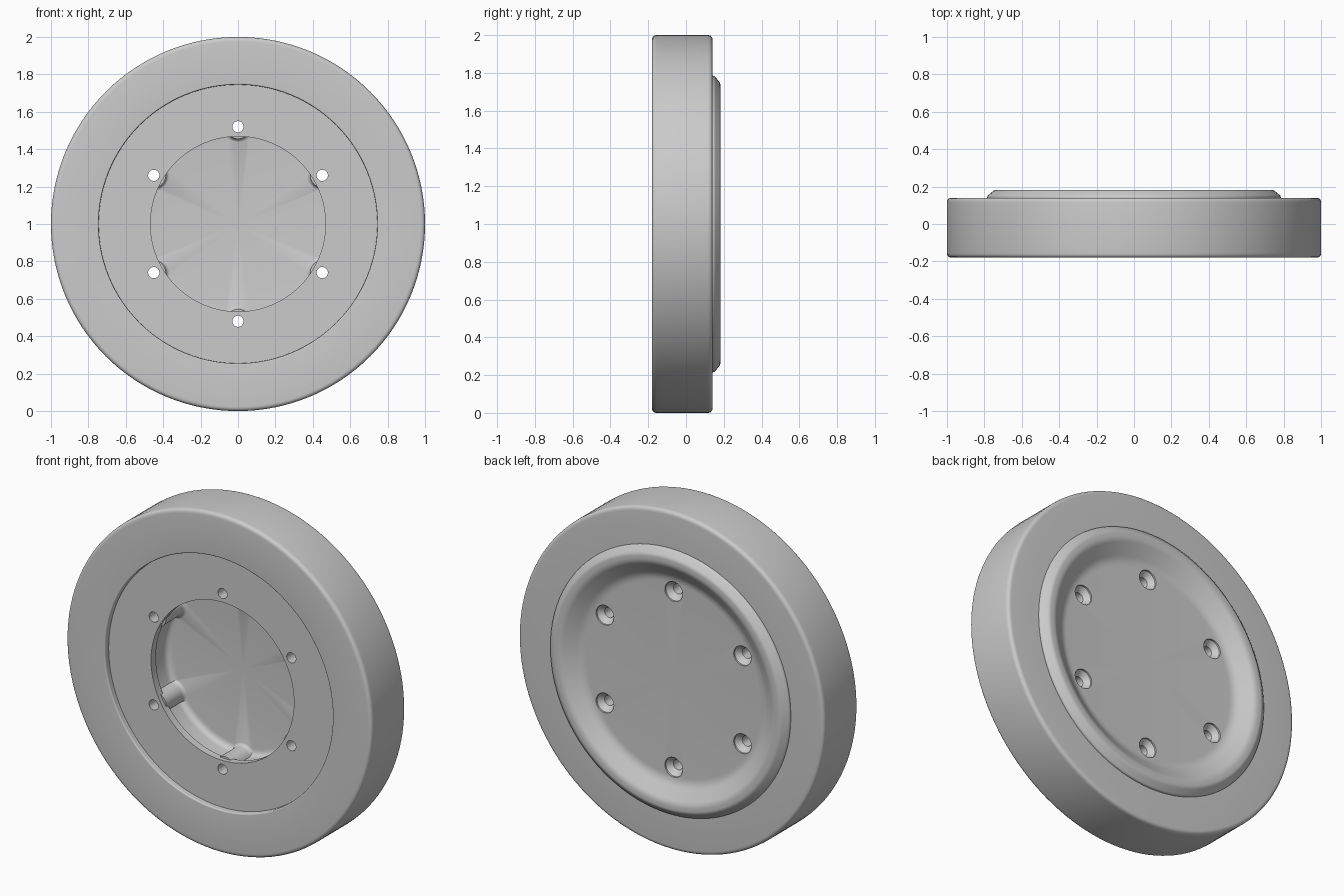
import bpy, bmesh, math
from mathutils import Vector

cube = bpy.data.objects.get("Cube")
if cube:
    bpy.data.objects.remove(cube, do_unlink=True)

grey = bpy.data.materials.new("plain grey")
grey.use_nodes = True
colour = (0.6, 0.6, 0.6, 1)
grey.diffuse_color = colour
grey.node_tree.nodes["Principled BSDF"].inputs["Base Color"].default_value = colour

AXIS_Z = 1.0


def rounded(points, steps=5):
    """Round profile corners; each point is (radius, y, rounding)."""
    out = []
    for i, (r, y, size) in enumerate(points):
        p = Vector((r, y))
        if size == 0:
            out.append(p)
            continue
        before = Vector(points[i - 1][:2])
        after = Vector(points[(i + 1) % len(points)][:2])
        a = p + (before - p).normalized() * size
        b = p + (after - p).normalized() * size
        for k in range(steps + 1):
            t = k / steps
            out.append(a * (1 - t) ** 2 + p * 2 * t * (1 - t) + b * t * t)
    return out


def lathe(name, points, segments, centres=((0, AXIS_Z),)):
    """Turn a closed profile around the y direction at each centre."""
    bm = bmesh.new()
    for cx, cz in centres:
        ring = [bm.verts.new((cx + p.x, p.y, cz)) for p in rounded(points)]
        edges = [bm.edges.new((ring[i], ring[(i + 1) % len(ring)]))
                 for i in range(len(ring))
                 if max(abs(ring[i].co.x - cx),
                        abs(ring[(i + 1) % len(ring)].co.x - cx)) > 0]
        bmesh.ops.spin(bm, geom=ring + edges, cent=(cx, 0, cz), axis=(0, 1, 0),
                       angle=math.tau, steps=segments)
    bmesh.ops.remove_doubles(bm, verts=bm.verts, dist=1e-5)
    bmesh.ops.recalc_face_normals(bm, faces=bm.faces)
    mesh = bpy.data.meshes.new(name)
    bm.to_mesh(mesh)
    bm.free()
    mesh.materials.append(grey)
    obj = bpy.data.objects.new(name, mesh)
    bpy.context.collection.objects.link(obj)
    return obj


def smooth(obj):
    bpy.ops.object.select_all(action='DESELECT')
    obj.select_set(True)
    bpy.context.view_layer.objects.active = obj
    bpy.ops.object.shade_smooth_by_angle(angle=math.radians(32))


# Outer rim with softened edges
rim = lathe("outer_rim", [
    (0.745, -0.18, 0.008), (1, -0.18, 0.025),
    (1, 0.14, 0.025), (0.745, 0.14, 0)], 128)

# Hub: dished back with a raised flange, hollow front with a thin lip
hub = lathe("hub", [
    (0, 0.115, 0), (0.60, 0.115, 0.03), (0.70, 0.1825, 0.02),
    (0.745, 0.1825, 0.012), (0.785, 0.15, 0.008), (0.785, 0.13, 0),
    (0.755, 0.13, 0), (0.755, -0.145, 0), (0.468, -0.145, 0),
    (0.468, -0.10, 0), (0.50, -0.10, 0), (0.50, 0.05, 0.04),
    (0, 0.05, 0)], 96)

# Six screw bosses inside the hub, and their countersunk holes
centres = [(0.52 * math.cos(a), AXIS_Z + 0.52 * math.sin(a))
           for a in (math.radians(30 + 60 * i) for i in range(6))]
bosses = lathe("screw_bosses", [
    (0, -0.12, 0), (0.065, -0.12, 0), (0.065, 0.052, 0.03),
    (0.11, 0.052, 0), (0.11, 0.07, 0), (0, 0.07, 0)], 32, centres)
holes = lathe("screw_holes", [
    (0, -0.3, 0), (0.03, -0.3, 0), (0.03, 0.075, 0), (0.058, 0.105, 0),
    (0.058, 0.3, 0), (0, 0.3, 0)], 32, centres)

for tool, operation in ((bosses, 'UNION'), (holes, 'DIFFERENCE')):
    tool.hide_render = True
    mod = hub.modifiers.new(tool.name, 'BOOLEAN')
    mod.object = tool
    mod.operation = operation
    mod.solver = 'EXACT'

# Bake the cuts and drop the helper shapes
depsgraph = bpy.context.evaluated_depsgraph_get()
baked = bpy.data.meshes.new_from_object(hub.evaluated_get(depsgraph))
hub.modifiers.clear()
hub.data = baked
for tool in (bosses, holes):
    bpy.data.objects.remove(tool, do_unlink=True)

for part in (rim, hub):
    smooth(part)
